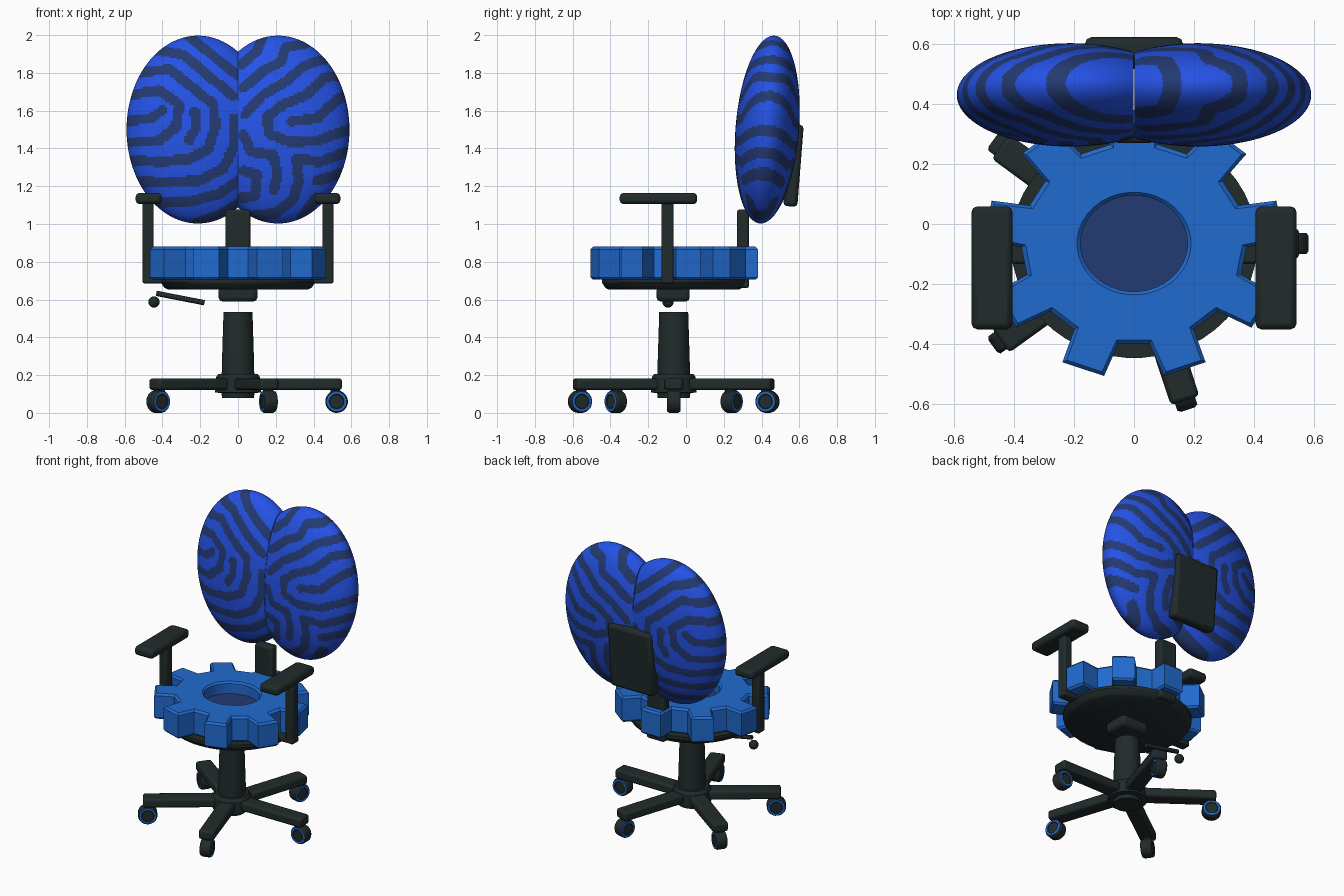
import bpy, bmesh, math
from mathutils import Matrix, Vector

if "Cube" in bpy.data.objects:
    bpy.data.objects.remove(bpy.data.objects["Cube"])


def material(name, rgb):
    m = bpy.data.materials.new(name)
    m.diffuse_color = (*rgb, 1)
    m.use_nodes = True
    m.node_tree.nodes["Principled BSDF"].inputs["Base Color"].default_value = m.diffuse_color
    return m


BLACK = material("charcoal black", (0.015, 0.024, 0.024))
BLUE = material("seat blue", (0.015, 0.145, 0.62))
BRIGHT = material("bright blue", (0.018, 0.085, 0.80))
NAVY = material("navy", (0.017, 0.042, 0.17))
CY = -0.065          # centre line of seat, column and legs along y


def finish(name, bm, mats, matrix=Matrix(), bevel=0, angle=30):
    bmesh.ops.recalc_face_normals(bm, faces=bm.faces)
    me = bpy.data.meshes.new(name)
    bm.to_mesh(me)
    bm.free()
    for m in mats:
        me.materials.append(m)
    ob = bpy.data.objects.new(name, me)
    bpy.context.collection.objects.link(ob)
    ob.matrix_world = matrix
    bpy.ops.object.select_all(action='DESELECT')
    ob.select_set(True)
    bpy.context.view_layer.objects.active = ob
    bpy.ops.object.shade_smooth_by_angle(angle=math.radians(angle))
    if bevel:
        mod = ob.modifiers.new("rounded edges", 'BEVEL')
        mod.width, mod.segments = bevel, 2
    return ob


def box(name, center, size, bevel=0.012, matrix=Matrix(), taper=1):
    """Box; taper narrows its +x end."""
    bm = bmesh.new()
    bmesh.ops.create_cube(bm, size=1)
    for v in bm.verts:
        if v.co.x > 0:
            v.co.y *= taper
        v.co = Vector(a * b for a, b in zip(v.co, size)) + Vector(center)
    return finish(name, bm, [BLACK], matrix, bevel)


def stack(rings, closed=False):
    """Join rings of points with quads."""
    bm = bmesh.new()
    rows = [[bm.verts.new(p) for p in ring] for ring in rings]
    n = len(rows[0])
    pairs = list(zip(rows, rows[1:])) + ([(rows[-1], rows[0])] if closed else [])
    for a, b in pairs:
        for i in range(n):
            j = (i + 1) % n
            bm.faces.new((a[i], a[j], b[j], b[i]))
    if not closed:
        bm.faces.new(rows[0])
        bm.faces.new(rows[-1])
    return bm


def circle(r, z, n=32, ys=1.0):
    return [(r * math.cos(math.tau * (i + .5) / n), ys * r * math.sin(math.tau * (i + .5) / n), z)
            for i in range(n)]


def lathe(name, profile, mat=BLACK, n=32, ys=1.0, at=(0, CY, 0)):
    return finish(name, stack([circle(r, z, n, ys) for r, z in profile]), [mat],
                  Matrix.Translation(at))


# Gear-shaped seat cushion with a round recess
TEETH, SQUASH = 9, 0.9


def gear_outline(inset, z):
    pts = []
    for k in range(TEETH):
        mid = -90 + k * 360 / TEETH
        widen = inset * 80
        tip, root = 0.50 - inset, 0.375 - inset
        for r, a in ((root, 8 + widen), (tip, 11.5 + widen), (tip, 28.5 - widen), (root, 32 - widen)):
            t = math.radians(mid + a)
            pts.append((r * math.cos(t), SQUASH * r * math.sin(t), z))
    return pts


def recess(r, z):
    n = TEETH * 4
    return [(r * math.cos(t), SQUASH * r * math.sin(t), z)
            for t in (math.radians(-90 + 5 + i * 360 / n) for i in range(n))]


seat_rings = [recess(0.178, 0.71), gear_outline(0.014, 0.705), gear_outline(0, 0.718),
              gear_outline(0, 0.866), gear_outline(0.014, 0.88),
              recess(0.19, 0.88), recess(0.178, 0.868)]
finish("seat_gear", stack(seat_rings, True), [BLUE], Matrix.Translation((0, CY, 0)))
lathe("seat_center", [(0.18, 0.72), (0.18, 0.80)], NAVY, 36, SQUASH)
lathe("seat_pan", [(0.37, 0.652), (0.39, 0.662), (0.41, 0.69), (0.41, 0.708)], ys=0.93, n=48)

# Tilt mechanism, lever and gas column
box("mechanism", (0, -0.068, 0.63), (0.205, 0.175, 0.08), 0.02)
rod = bmesh.new()
bmesh.ops.create_cone(rod, cap_ends=True, segments=12, radius1=0.014, radius2=0.014, depth=0.26)
finish("lever", rod, [BLACK], Matrix.Translation((-0.305, -0.095, 0.608))
       @ Matrix.Rotation(math.radians(-79), 4, 'Y'))
knob = bmesh.new()
bmesh.ops.create_uvsphere(knob, u_segments=16, v_segments=10, radius=0.03)
finish("lever_knob", knob, [BLACK], Matrix.Translation((-0.445, -0.095, 0.587)))
lathe("column", [(0.088, 0.10), (0.086, 0.25), (0.077, 0.535)])
lathe("hub", [(0.085, 0.08), (0.088, 0.105), (0.122, 0.108), (0.116, 0.19), (0.104, 0.207)])

# Five legs with casters
for k in range(5):
    turn = Matrix.Translation((0, CY, 0)) @ Matrix.Rotation(math.radians(72 * k), 4, 'Z')
    box(f"leg_{k + 1}", (0.30, 0, 0.152), (0.50, 0.105, 0.062), 0.014, turn, 0.95)
    box(f"caster_stem_{k + 1}", (0.515, 0, 0.11), (0.05, 0.045, 0.05), 0.006, turn)
    profile = [(0.036, 0.031), (0.040, 0.035), (0.053, 0.035), (0.060, 0.024)]
    full = [(r, -h) for r, h in profile] + profile[::-1]
    wheel = stack([circle(r, h, 24) for r, h in full])
    for f in wheel.faces:      # coloured ring on both flanks
        h = abs(f.calc_center_median().z)
        f.material_index = int(len(f.verts) == 4 and h > 0.0345)
    finish(f"caster_wheel_{k + 1}", wheel, [BLACK, BLUE],
           turn @ Matrix.Translation((0.522, 0, 0.06)) @ Matrix.Rotation(math.pi / 2, 4, 'X'))

# Armrests
for s, side in ((-1, "left"), (1, "right")):
    box(f"{side}_arm_pad", (s * 0.473, -0.146, 1.135), (0.137, 0.41, 0.06), 0.02)
    box(f"{side}_arm_post", (s * 0.476, -0.098, 0.91), (0.058, 0.066, 0.42), 0.01)
    box(f"{side}_arm_bar", (s * 0.41, -0.098, 0.703), (0.19, 0.066, 0.034), 0.008)

# Back support and rear plate
TILT = Matrix.Rotation(math.radians(-4.5), 4, 'X')
box("back_bracket", (0, 0.302, 0.87), (0.132, 0.065, 0.415), 0.015)
box("back_foot", (0, 0.25, 0.683), (0.132, 0.168, 0.045), 0.012)
box("rear_plate", (0, 0, 0), (0.325, 0.075, 0.435), 0.02,
    Matrix.Translation((0, 0.569, 1.31)) @ TILT)

# Backrest: two lobes with winding dark bands, each band a short path of (x, z)
LEFT_BANDS = [
    [(-.60, 1.54), (-.46, 1.55), (-.40, 1.59)],
    [(-.57, 1.68), (-.42, 1.70), (-.31, 1.62), (-.33, 1.50), (-.42, 1.43), (-.60, 1.43)],
    [(-.23, 1.58), (-.22, 1.50), (-.26, 1.43)],
    [(-.54, 1.80), (-.36, 1.81), (-.24, 1.71), (-.13, 1.62), (-.12, 1.50), (-.16, 1.38),
     (-.26, 1.33), (-.40, 1.32), (-.58, 1.33)],
    [(-.44, 1.92), (-.29, 1.89), (-.15, 1.77), (-.03, 1.67)],
    [(-.27, 2.0), (-.20, 1.94), (-.08, 1.84), (0, 1.78)],
    [(-.02, 1.55), (-.02, 1.40), (-.08, 1.28), (-.2, 1.22), (-.36, 1.21), (-.54, 1.22)],
    [(0, 1.22), (-.1, 1.15), (-.25, 1.11), (-.44, 1.11)],
    [(0, 1.10), (-.1, 1.04), (-.22, 1.0)],
]
RIGHT_BANDS = [
    [(.02, 1.84), (.10, 1.91), (.13, 1.99)],
    [(.03, 1.71), (.13, 1.80), (.23, 1.85), (.25, 1.93), (.35, 1.95)],
    [(.04, 1.57), (.13, 1.67), (.25, 1.74), (.35, 1.83), (.46, 1.87)],
    [(.15, 1.55), (.24, 1.62), (.36, 1.67), (.46, 1.77), (.53, 1.78)],
    [(.15, 1.55), (.17, 1.46), (.28, 1.42), (.42, 1.43), (.60, 1.50)],
    [(.28, 1.53), (.42, 1.55), (.50, 1.63), (.58, 1.69)],
    [(.03, 1.46), (.07, 1.37), (.19, 1.35), (.21, 1.25), (.19, 1.17)],
    [(.31, 1.33), (.44, 1.32), (.58, 1.38)],
    [(.31, 1.33), (.32, 1.22), (.29, 1.12), (.20, 1.05), (.08, 1.04)],
    [(.03, 1.27), (.10, 1.25), (.09, 1.14), (.02, 1.13)],
    [(.42, 1.22), (.56, 1.27)],
    [(.41, 1.13), (.34, 1.03)],
]


def near_band(x, z, segments, width):
    for ax, az, dx, dz, ll in segments:
        t = min(1, max(0, ((x - ax) * dx + (z - az) * dz) / ll))
        if (x - ax - t * dx) ** 2 + (z - az - t * dz) ** 2 < width * width:
            return True
    return False


for s, side, bands in ((-1, "left", LEFT_BANDS), (1, "right", RIGHT_BANDS)):
    segs = [(a[0], a[1], b[0] - a[0], b[1] - a[1], (b[0] - a[0]) ** 2 + (b[1] - a[1]) ** 2)
            for path in bands for a, b in zip(path, path[1:])]
    lobe = bmesh.new()
    bmesh.ops.create_uvsphere(lobe, u_segments=192, v_segments=130, radius=1)
    for v in lobe.verts:
        v.co = (v.co.x * 0.378 + s * 0.212, v.co.y * 0.168, v.co.z * 0.4985)
    bmesh.ops.bisect_plane(lobe, geom=lobe.verts[:] + lobe.edges[:] + lobe.faces[:], dist=1e-5,
                           plane_co=(s * 0.001, 0, 0), plane_no=(-s, 0, 0), clear_outer=True)
    for f in lobe.faces:
        c = f.calc_center_median()
        f.material_index = int(near_band(c.x, c.z + 1.5, segs, 0.027))
    finish(f"backrest_{side}_lobe", lobe, [BRIGHT, NAVY],
           Matrix.Translation((0, 0.43, 1.5)) @ TILT, angle=60)
